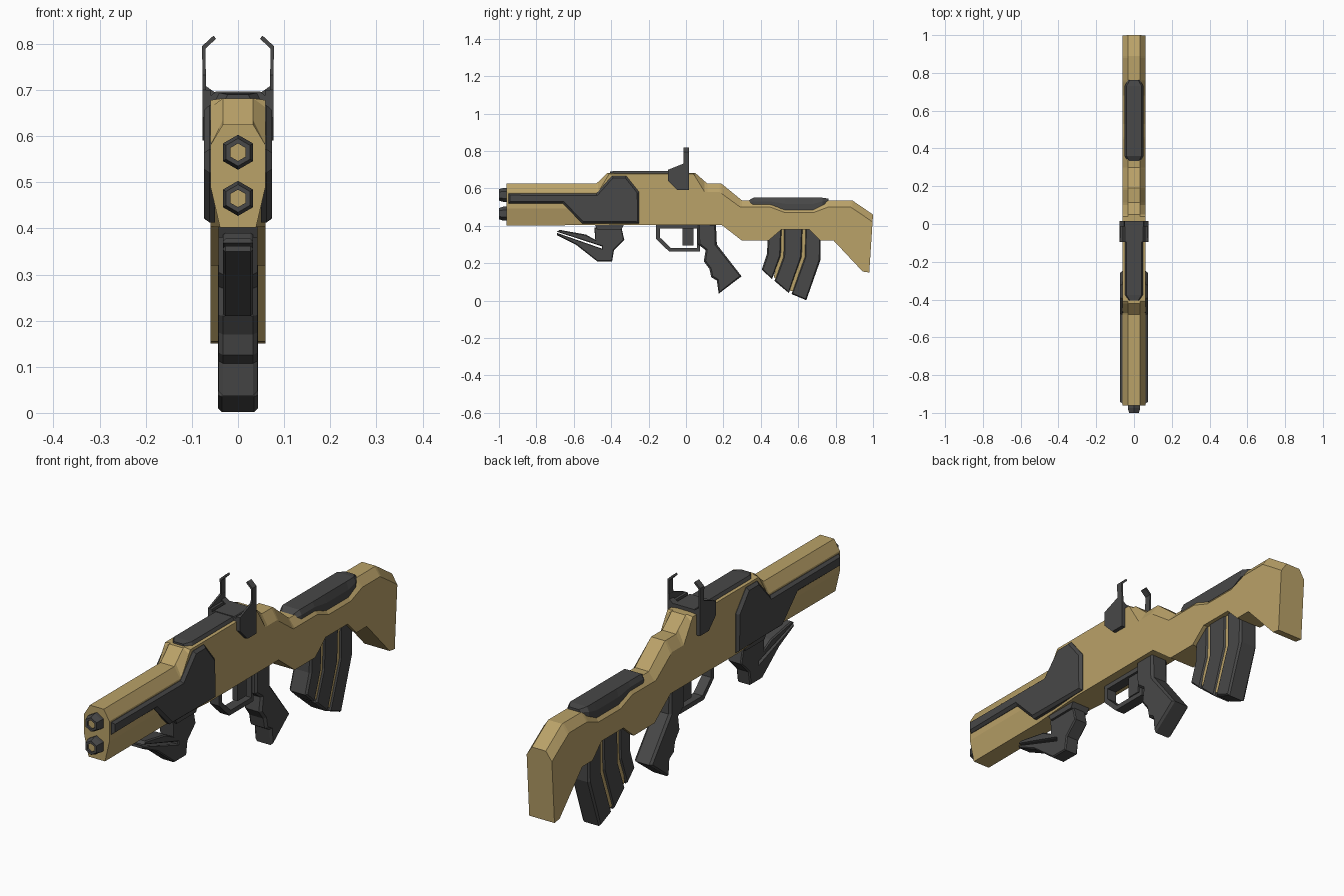
import bpy, bmesh
from math import cos, sin, pi

cube = bpy.data.objects.get("Cube")
if cube:
    bpy.data.objects.remove(cube, do_unlink=True)


def material(name, rgb):
    mat = bpy.data.materials.new(name)
    mat.use_nodes = True
    mat.diffuse_color = (*rgb, 1)
    mat.node_tree.nodes["Principled BSDF"].inputs["Base Color"].default_value = (*rgb, 1)
    return mat


TAN = material("tan", (.49, .36, .14))
DARK = material("dark grey", (.065, .065, .065))


def finish(name, bm, mat):
    bmesh.ops.remove_doubles(bm, verts=bm.verts[:], dist=.0002)
    bmesh.ops.recalc_face_normals(bm, faces=bm.faces[:])
    mesh = bpy.data.meshes.new(name)
    bm.to_mesh(mesh)
    bm.free()
    mesh.materials.append(mat)
    obj = bpy.data.objects.new(name, mesh)
    bpy.context.collection.objects.link(obj)
    return obj


def loft(name, rings, mat, closed=False):
    """Skin a row of equal rings; cap the ends unless the row closes on itself."""
    bm = bmesh.new()
    rows = [[bm.verts.new(p) for p in ring] for ring in rings]
    pairs = list(zip(rows, rows[1:]))
    if closed:
        pairs.append((rows[-1], rows[0]))
    else:
        bm.faces.new(rows[0])
        bm.faces.new(rows[-1])
    for a, b in pairs:
        for i in range(len(a)):
            j = (i + 1) % len(a)
            bm.faces.new((a[i], a[j], b[j], b[i]))
    return finish(name, bm, mat)


def prism(name, outline, x0, x1, mat, bevel=0, bevel_ends=(0, 1)):
    """Side outline (y, z) extruded from x0 to x1, with chamfered end caps."""
    bm = bmesh.new()
    ends = [x0 + bevel * (0 in bevel_ends), x1 - bevel * (1 in bevel_ends)]
    rows = [[bm.verts.new((x, y, z)) for y, z in outline] for x in ends]
    caps = [bm.faces.new(row) for row in rows]
    for i in range(len(outline)):
        j = (i + 1) % len(outline)
        bm.faces.new((rows[0][i], rows[0][j], rows[1][j], rows[1][i]))
    bmesh.ops.recalc_face_normals(bm, faces=bm.faces[:])
    if bevel:
        bmesh.ops.inset_individual(bm, faces=[caps[i] for i in bevel_ends],
                                   thickness=bevel, depth=bevel)
    return finish(name, bm, mat)


def centred(name, outline, half, mat, bevel=0):
    return prism(name, outline, -half, half, mat, bevel)


def plate(name, stations, mat, slope=.01):
    """Lofted along y from (y, half width, bottom, top), top edges chamfered."""
    rings = []
    for y, w, low, high in stations:
        mid = (low + high) / 2
        rings.append([(-w, y, low), (w, y, low), (w, y, mid),
                      (w - slope, y, high), (slope - w, y, high), (-w, y, mid)])
    return loft(name, rings, mat)


def sample(profile, y):
    for (ya, za), (yb, zb) in zip(profile, profile[1:]):
        if y <= yb:
            return za + (zb - za) * max(0, y - ya) / (yb - ya)
    return profile[-1][1]


# Body and stock: ridge, shoulder and underside heights along the length
ridge = [(-.96, .625), (-.48, .625), (-.42, .682), (.05, .682), (.115, .625), (.19, .625),
         (.3, .535), (.46, .535), (.53, .505), (.68, .505), (.75, .535), (.89, .535), (1, .46)]
shoulder = [(-.96, .58), (-.47, .58), (-.41, .678), (.04, .678), (.1, .58), (.18, .58),
            (.29, .5), (.45, .5), (.53, .47), (.68, .47), (.76, .5), (.88, .5), (1, .42)]
under = [(-.96, .402), (.19, .405), (.3, .32), (.44, .32), (.51, .38), (.66, .38),
         (.72, .32), (.79, .32), (.945, .155), (1, .15)]
chamfer = [(-.96, 1), (-.56, 1), (-.28, 0), (1, 0)]
rings = []
for y in sorted({p[0] for line in (ridge, shoulder, under, chamfer) for p in line}):
    top, side, low = (sample(line, y) for line in (ridge, shoulder, under))
    c = sample(chamfer, y)
    half = [(.033, top), (.06, side), (.06, low + .09 * c), (.06 - .021 * c, low)]
    section = half + [(-x, z) for x, z in reversed(half)]
    # The butt leans forward toward its toe
    lean = .065 if y == 1 else 0
    rings.append([(x, y - lean * (.46 - z), z) for x, z in section])
loft("body", rings, TAN)

# Side panels
panel = [(-.95, .572), (-.48, .572), (-.395, .667), (-.32, .667), (-.25, .58),
         (-.25, .413), (-.555, .413), (-.66, .52), (-.95, .52)]
prism("left_panel", panel, .05, .074, DARK, .012, (1,))
prism("right_panel", panel, -.074, -.05, DARK, .012, (0,))

# Top rail and cheek pad
plate("top_rail", [(-.405, .028, .67, .69), (-.375, .047, .67, .694), (.01, .047, .67, .694)], DARK, .006)
plate("cheek_pad", [(.325, .032, .51, .53), (.36, .05, .51, .55), (.45, .05, .51, .55),
                    (.53, .05, .485, .55), (.68, .05, .485, .55), (.73, .05, .51, .55),
                    (.762, .032, .525, .545)], DARK)

# Rear sight: bridge, side plates and hooked posts
plate("sight_bridge", [(-.095, .062, .672, .697), (.015, .062, .672, .697)], DARK, .014)
cheek = [(-.095, .7), (-.015, .732), (.015, .732), (.015, .59), (-.045, .59), (-.095, .64)]
post = [(.045, .68), (.076, .68), (.078, .795), (.053, .818), (.048, .811),
        (.071, .789), (.069, .708), (.05, .695)]
for label, s in (("left", 1), ("right", -1)):
    x0, x1 = sorted((s * .058, s * .076))
    prism(label + "_sight_plate", [(y, min(z, .7)) for y, z in cheek], x0, x1, DARK)
    x0, x1 = sorted((s * .069, s * .077))
    prism(label + "_sight_fin", cheek, x0, x1, DARK)
    loft(label + "_sight_post", [[(s * x, y, z) for x, z in post] for y in (-.013, .015)], DARK)


# Twin hexagonal muzzles with a pale bore
def hexagon(r, y, z):
    return [(r * sin(i * pi / 3), y, z + r * cos(i * pi / 3)) for i in range(6)]


for label, z in (("upper", .565), ("lower", .465)):
    steps = [(.038, -.95), (.038, -.975), (.03, -1), (.019, -1), (.019, -.95)]
    loft(label + "_muzzle", [hexagon(r, y, z) for r, y in steps], DARK, closed=True)
    loft(label + "_bore", [hexagon(.019, y, z) for y in (-.992, -.95)], TAN)

# Foregrip with a slot between its two arms
centred("foregrip_mount", [(-.49, .41), (-.33, .41), (-.345, .38), (-.475, .38)], .042, DARK)
centred("foregrip", [(-.49, .39), (-.345, .39), (-.33, .325), (-.385, .27), (-.395, .21),
                     (-.475, .21), (-.59, .3), (-.69, .35), (-.69, .362), (-.45, .278),
                     (-.45, .29), (-.69, .368), (-.675, .378), (-.535, .353), (-.485, .325)],
        .032, DARK, .005)

# Trigger guard and trigger
outer = [(-.16, .405), (-.16, .33), (-.09, .262), (.075, .262), (.075, .405)]
inner = [(-.14, .385), (-.14, .338), (-.081, .282), (.06, .282), (.06, .385)]
loft("trigger_guard", [[(x, y, z) for y, z in line] for line, x in
                       ((outer, -.022), (outer, .022), (inner, .022), (inner, -.022))],
     DARK, closed=True)
centred("trigger", [(-.02, .4), (.04, .4), (.04, .295), (-.02, .295)], .012, DARK)

# Pistol grip
centred("pistol_grip", [(.065, .41), (.16, .41), (.165, .3), (.297, .13), (.175, .037),
                        (.165, .107), (.135, .125), (.125, .17), (.095, .21), (.105, .27),
                        (.065, .3)], .042, DARK, .01)

# Curved magazine: three dark sections over a tan core that shows in the gaps
sections = {
    "front": [(.44, .4), (.512, .4), (.508, .24), (.46, .115), (.405, .165), (.433, .25)],
    "middle": [(.524, .4), (.624, .4), (.62, .235), (.55, .04), (.473, .105), (.52, .235)],
    "rear": [(.638, .4), (.72, .4), (.72, .22), (.643, .002), (.564, .035), (.634, .235)],
}
for label, outline in sections.items():
    centred(label + "_magazine_section", outline, .043, DARK, .008)
centred("magazine_core", [(.48, .39), (.68, .39), (.68, .22), (.605, .045), (.56, .052),
                          (.47, .125), (.49, .24)], .037, TAN)
